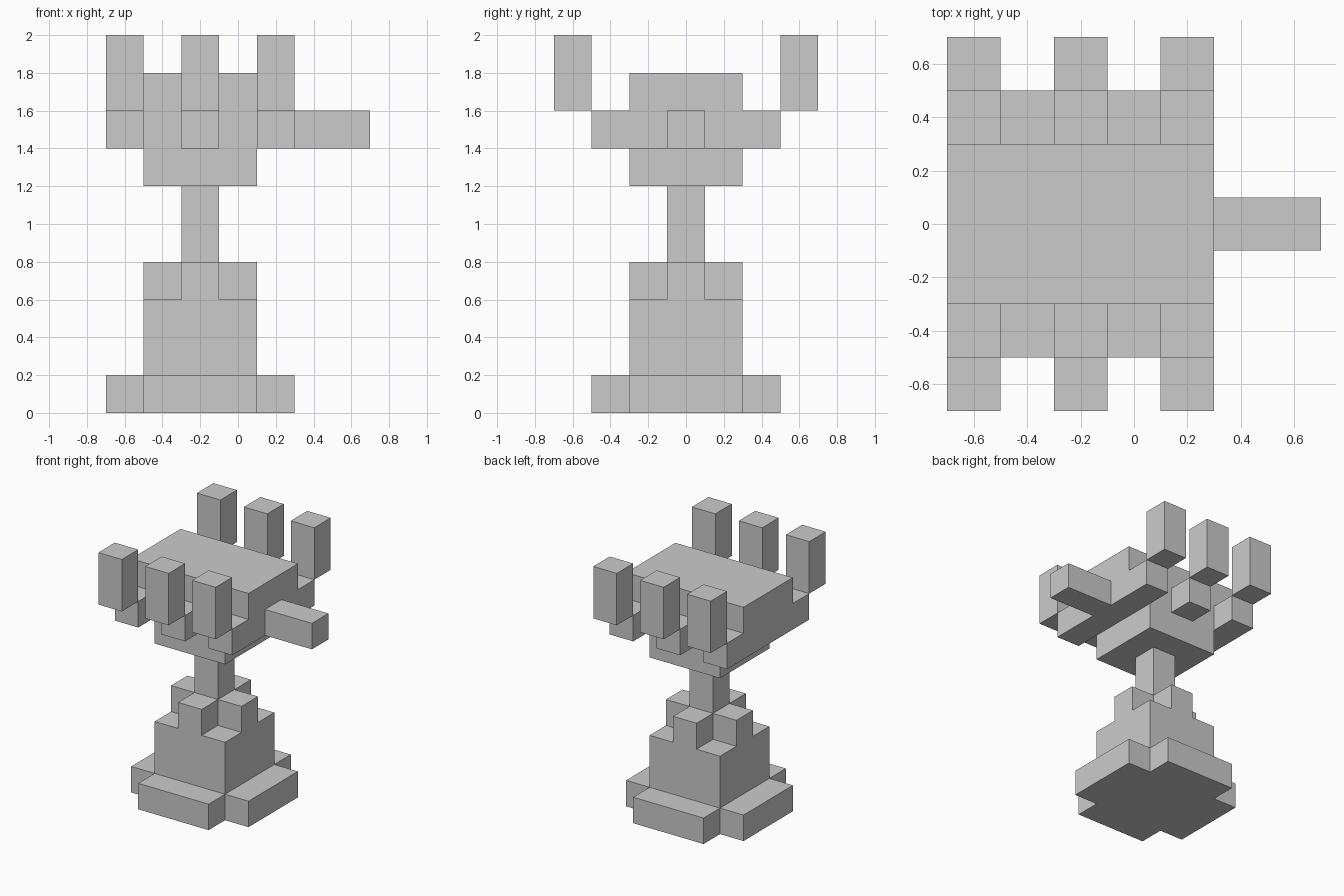
import bpy
import bmesh

if "Cube" in bpy.data.objects:
    bpy.data.objects.remove(bpy.data.objects["Cube"])

CX = -0.2  # the stand and tray share this vertical axis


def prism(name, outline, z0, z1):
    """Extrude a flat outline from z0 up to z1."""
    bm = bmesh.new()
    base = bm.faces.new([bm.verts.new((x, y, z0)) for x, y in outline])
    top = bmesh.ops.extrude_face_region(bm, geom=[base])["geom"]
    bmesh.ops.translate(bm, vec=(0, 0, z1 - z0),
                        verts=[v for v in top if isinstance(v, bmesh.types.BMVert)])
    bmesh.ops.recalc_face_normals(bm, faces=bm.faces)
    mesh = bpy.data.meshes.new(name)
    bm.to_mesh(mesh)
    bm.free()
    obj = bpy.data.objects.new(name, mesh)
    bpy.context.collection.objects.link(obj)
    return obj


def box(name, x0, x1, y0, y1, z0, z1):
    return prism(name, [(x0, y0), (x1, y0), (x1, y1), (x0, y1)], z0, z1)


def cross(name, reach, half, z0, z1):
    """Plus-shaped slab around the stand axis."""
    quarter = [(reach, -half), (reach, half), (half, half)]
    outline = []
    for _ in range(4):
        outline += [(CX + x, y) for x, y in quarter]
        quarter = [(-y, x) for x, y in quarter]
    return prism(name, outline, z0, z1)


# Stepped stand
cross("foot", 0.5, 0.3, 0.0, 0.2)
box("pedestal", CX - 0.3, CX + 0.3, -0.3, 0.3, 0.2, 0.6)
cross("pedestal_cap", 0.3, 0.1, 0.6, 0.8)
box("neck", CX - 0.1, CX + 0.1, -0.1, 0.1, 0.8, 1.2)

# Upper block with its projecting bar
box("head_underside", CX - 0.3, CX + 0.3, -0.3, 0.3, 1.2, 1.4)
box("head", CX - 0.5, CX + 0.5, -0.3, 0.3, 1.4, 1.8)
box("front_bar", 0.3, 0.7, -0.1, 0.1, 1.4, 1.6)

# Three knuckles and raised prongs along each side
for side, s in (("front", -1), ("back", 1)):
    for i in range(3):
        x = CX + (i - 1) * 0.4
        for part, y, z0, z1 in (("knuckle", 0.4, 1.4, 1.6), ("prong", 0.6, 1.6, 2.0)):
            box(f"{side}_{part}_{i + 1}", x - 0.1, x + 0.1,
                s * y - 0.1, s * y + 0.1, z0, z1)
